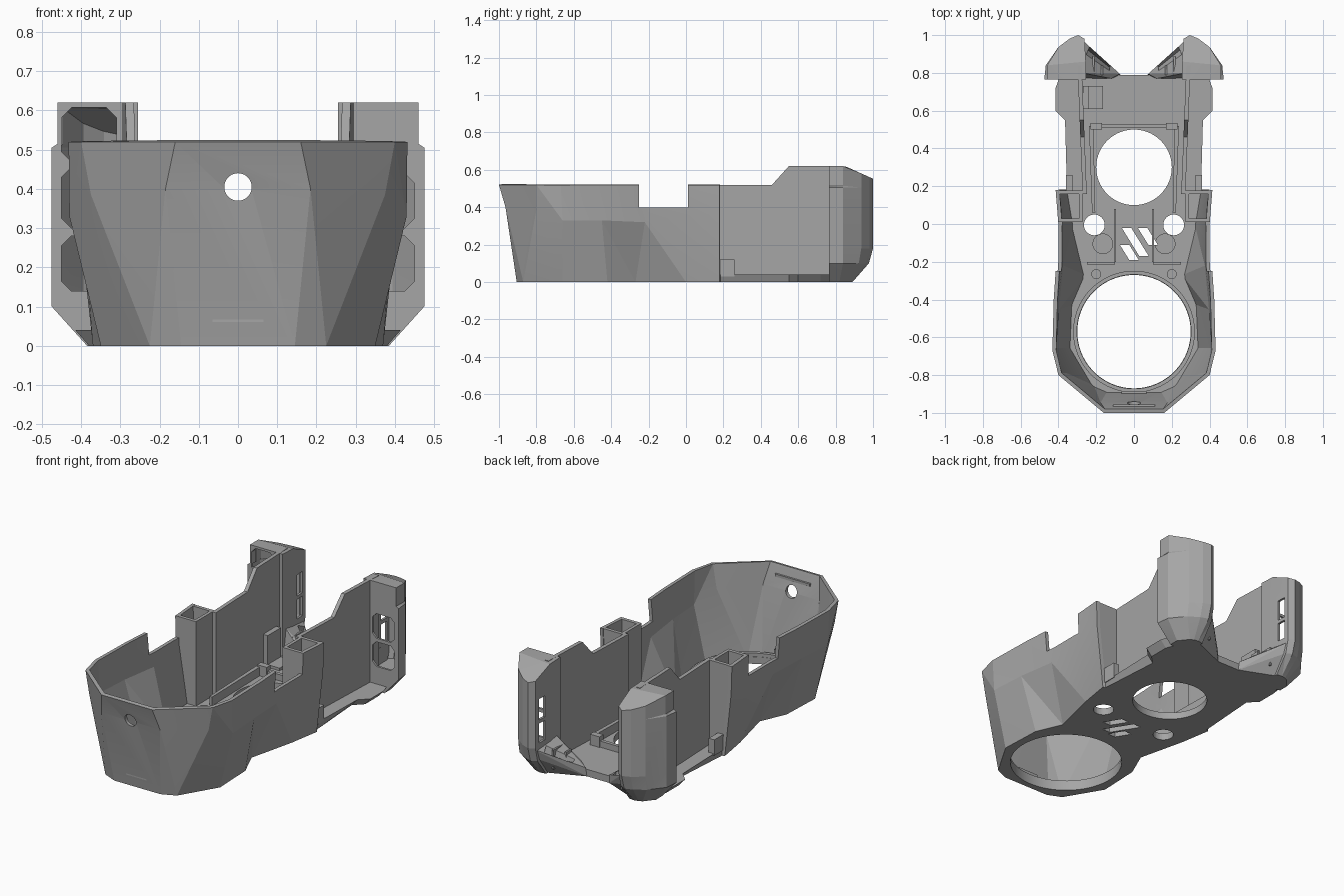
import bpy, bmesh, math

cube = bpy.data.objects.get("Cube")
if cube:
    bpy.data.objects.remove(cube)

grey = bpy.data.materials.new("plain grey")
grey.use_nodes = True
COLOR = (0.38, 0.38, 0.38, 1)
grey.diffuse_color = COLOR
grey.node_tree.nodes["Principled BSDF"].inputs["Base Color"].default_value = COLOR


def from_bm(name, bm):
    me = bpy.data.meshes.new(name)
    bm.to_mesh(me)
    bm.free()
    ob = bpy.data.objects.new(name, me)
    bpy.context.collection.objects.link(ob)
    me.materials.append(grey)
    return ob


def build(name, verts, faces, recalc=True):
    bm = bmesh.new()
    vs = [bm.verts.new(v) for v in verts]
    for f in faces:
        bm.faces.new([vs[i] for i in f])
    if recalc:
        bmesh.ops.recalc_face_normals(bm, faces=bm.faces)
    return from_bm(name, bm)


def loft(name, levels):
    """Join closed outlines of equal length into a capped solid."""
    k, last = len(levels[0]), len(levels) - 1
    faces = [range(k), range(last * k, last * k + k)]
    faces += [(r * k + i, r * k + (i + 1) % k, (r + 1) * k + (i + 1) % k, (r + 1) * k + i)
              for r in range(last) for i in range(k)]
    return build(name, sum(levels, []), faces)


def prism(name, pts, lo, hi, axis=2):
    """Extrude a flat outline along an axis."""
    return loft(name, [[(*p[:axis], h, *p[axis:]) for p in pts] for h in (lo, hi)])


def box(name, x0, x1, y0, y1, z0, z1):
    return prism(name, [(x0, y0), (x1, y0), (x1, y1), (x0, y1)], z0, z1)


def disc(name, x, y, r, lo, hi, axis=2, n=64):
    ring = [(x + r * math.cos(math.tau * i / n), y + r * math.sin(math.tau * i / n)) for i in range(n)]
    return prism(name, ring, lo, hi, axis)


def hull(name, pts):
    bm = bmesh.new()
    for p in pts:
        bm.verts.new(p)
    bmesh.ops.convex_hull(bm, input=bm.verts)
    bmesh.ops.recalc_face_normals(bm, faces=bm.faces)
    return from_bm(name, bm)


def apply_mod(ob, kind, **props):
    m = ob.modifiers.new(kind.lower(), kind)
    for k, v in props.items():
        setattr(m, k, v)
    bpy.context.view_layer.objects.active = ob
    bpy.ops.object.modifier_apply(modifier=m.name)


def cut(ob, *cutters):
    for c in cutters:
        apply_mod(ob, "BOOLEAN", operation="DIFFERENCE", solver="EXACT", object=c)
        bpy.data.objects.remove(c)


def flip(pts, s):
    return [(p[0] * s, *p[1:]) for p in pts]


# Faceted front shell: three rows, listed from the nose backwards
top = [(.16, -1, .52), (.40, -.80, .52), (.432, -.67, .52), (.425, -.4, .52), (.408, -.15, .52), (.402, .02, .52), (.415, .18, .52)]
mid = [(.185, -.965, .40), (.375, -.80, .385), (.43, -.66, .33), (.417, -.45, .33), (.395, -.22, .32), (.398, .02, .36), (.41, .18, .36)]
low = [(.145, -.905, 0), (.225, -.87, 0), (.35, -.66, 0), (.34, -.42, 0), (.275, -.27, 0), (.34, 0, 0), (.37, .18, 0)]
rows = [list(reversed(r)) + flip(r, -1) for r in (low, mid, top)]
n = len(rows[0])
faces = []
for r in range(2):
    for i in range(n - 1):
        a, b, c, d = r * n + i, (r + 1) * n + i, (r + 1) * n + i + 1, r * n + i + 1
        faces += [(a, b, c), (a, c, d)] if i < n // 2 else [(a, b, d), (b, c, d)]
shell = build("front_shell", sum(rows, []), faces, recalc=False)
apply_mod(shell, "SOLIDIFY", thickness=.02, offset=-1, use_even_offset=True)
cut(shell,
    box("notch", -.6, .6, -.25, .01, .40, .7),
    disc("nose_hole", 0, .405, .035, -1.1, -.8, axis=1))

# Floor with its chamfered rear flange and openings
back = [(.355, .185), (.365, .55), (.415, .6), (.415, .72), (.39, .79), (.07, .79)]
half = [p[:2] for p in low] + back
floor = prism("floor", half + flip(half, -1)[::-1], 0, .04)
for v in floor.data.vertices:
    if v.co.z < .01 and v.co.y > .5 and abs(v.co.x) > .3:
        v.co.x -= math.copysign(.035, v.co.x)
cut(floor, disc("front_opening", 0, -.57, .30, -.1, .2, n=96), disc("rear_opening", 0, .30, .20, -.1, .2, n=96))
for s in (-1, 1):
    cut(floor, disc("bolt_hole", s * .21, -.005, .055, -.1, .2, n=32),
        disc("pocket", s * .165, -.105, .052, .025, .2, n=32),
        disc("pin_hole", s * .2, -.265, .024, .02, .2, n=24))
for x, y0, y1 in ((-.075, -.19, -.11), (-.065, -.17, -.02), (.02, -.11, -.02)):
    d = (y1 - y0) * .62
    cut(floor, prism("vent", [(x, y1), (x + .05, y1), (x + .05 + d, y0), (x + d, y0)], -.1, .2))

# Raised rim round the large opening
rim = disc("opening_rim", 0, -.57, .322, .035, .06, n=96)
cut(rim, disc("rim_bore", 0, -.57, .302, -.1, .2, n=96))

# Cross bars, nose ledges and latch
box("rear_cross_bar", -.2, .2, .51, .53, .04, .075)
box("front_ledge", -.11, .11, -.98, -.955, .46, .475)
box("lower_tab", -.065, .065, -.915, -.885, .06, .085)
box("latch_plate", -.26, -.165, .61, .73, .04, .055)
box("latch_post", -.27, -.24, .61, .73, .05, .22)

# Rear fin outline, and its smaller foot
plan = [(.475, .765), (.467, .84), (.40, .937), (.34, .982), (.295, 1), (.262, .98), (.255, .86), (.255, .765)]
foot = [(.385, .765), (.385, .82), (.34, .875), (.32, .885), (.295, .89), (.262, .885), (.255, .84), (.255, .765)]
fin_levels = [[(x, y, 0) for x, y in foot],
              [(x, y - max(0, y - .85) * .15, .1) for x, y in plan],
              [(x, y, .18) for x, y in plan],
              [(x, y, .505) for x, y in plan],
              [(min(x, .46), y, .515) for x, y in plan],
              [(min(x, .46), y, .62 - max(0, y - .85) * .45) for x, y in plan]]
cavity = [[(.358 + (x - .358) * .87, .867 + (y - .867) * .88, z) for x, y, z in lv] for lv in fin_levels[1:]]
cavity[-1] = [(x, y, z - .014) for x, y, z in cavity[-1]]

for s, side in ((1, "left"), (-1, "right")):
    # Thin side wall, slightly splayed towards the back
    prof = [(.16, 0), (.16, .52), (.46, .52), (.55, .62), (.84, .62), (.84, 0)]
    loft(side + "_side_wall", [[(s * (.25 + .04 * (y - .16) + t), y, z) for y, z in prof] for t in (0, .022)])

    # Open socket between the shell and the side wall
    for nm, y0, w, inner in (("front", .01, 0, .272), ("back", .158, .008, .25)):
        pts = [(inner, .02), (.34 + w * 3, .02), (.39 + w, .36), (.4 + w, .52), (inner, .52)]
        prism(side + "_socket_" + nm, flip(pts, s), y0, y0 + .02, axis=1)
    box(side + "_socket_inner", s * .272, s * .29, .01, .17, .02, .52)

    # Ledge tab, floor rails and strip
    box(side + "_ledge_tab", s * .325, s * .36, .175, .26, .03, .12)
    prism(side + "_floor_rail", flip([(.205, .06), (.222, .06), (.238, .52), (.215, .52)], s), .03, .09)
    box(side + "_rail_end", s * .17, s * .23, .50, .535, .03, .10)
    box(side + "_floor_strip", s * .1, s * .25, -.215, -.2, .03, .06)
    box(side + "_floor_step", s * .095, s * .105, -.2, .08, .03, .05)

    # Hollow rear fin with windows to the front and slots to the inside
    fin = loft(side + "_rear_fin", [flip(lv, s) for lv in fin_levels])
    inside = loft("cavity", [flip(lv, s) for lv in cavity])
    apply_mod(fin, "TRIANGULATE")
    apply_mod(inside, "TRIANGULATE")
    cut(fin, inside)
    for z0, z1 in ((.14, .28), (.30, .44)) if s > 0 else ((.14, .28), (.30, .455), (.47, .607)):
        c = .025
        pts = [(.31, z0 + c), (.31 + c, z0), (.45 - c, z0), (.45, z0 + c),
               (.45, z1 - c), (.45 - c, z1), (.31 + c, z1), (.31, z1 - c)]
        cut(fin, prism("window", flip(pts, s), .74, .80, axis=1))
    for z0, z1 in ((.20, .31), (.33, .45)):
        cut(fin, box("slot", s * .22, s * .30, .90, .95, z0, z1))

    # Sloping outlet at the foot of the fin, with a recess and louvres
    outer = [(.07, .79, 0), (.30, .77, 0), (.30, .885, 0), (.075, .795, .05), (.12, .77, .07),
             (.275, .975, .17), (.275, .80, .2), (.275, .955, .11)]
    duct = hull(side + "_outlet", flip(outer, s))
    mouth = [(.13, .83, .04), (.13, .80, .12), (.255, .93, .09), (.25, .86, .25), (.2, .95, .25), (.12, .86, .2)]
    cut(duct, hull("mouth", flip(mouth, s)))
    for j in range(2):
        x = .165 + .045 * j
        box(side + "_louvre_" + str(j + 1), s * x, s * (x + .01), .79, .84 + .05 * j, .04, .13 + .02 * j)

# Crisp facets with gentle blending
bpy.ops.object.select_all(action="DESELECT")
for ob in bpy.context.scene.objects:
    if ob.type == "MESH" and grey.name in ob.data.materials:
        ob.select_set(True)
        bpy.context.view_layer.objects.active = ob
bpy.ops.object.shade_smooth_by_angle(angle=math.radians(11))
